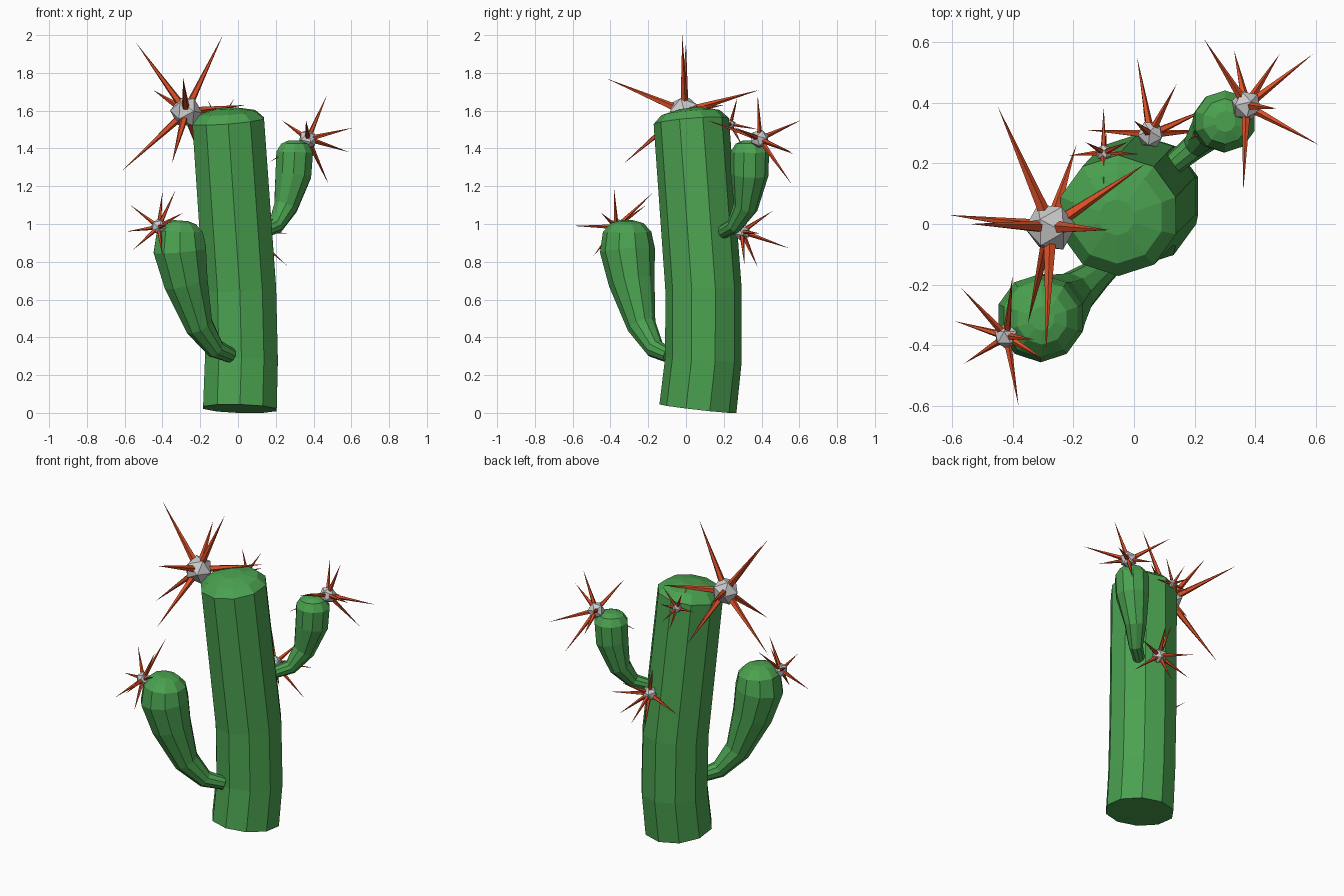
import bpy, bmesh
from mathutils import Vector, Matrix, Euler
from math import cos, sin, pi

Z = Vector((0, 0, 1))


def material(name, color):
    m = bpy.data.materials.new(name)
    m.diffuse_color = (*color, 1)
    return m


green = material("cactus_green", (0.07, 0.36, 0.08))
orange = material("spine_orange", (0.72, 0.08, 0.02))


def finish(name, bm, mat=None):
    bmesh.ops.recalc_face_normals(bm, faces=bm.faces)
    mesh = bpy.data.meshes.new(name)
    bm.to_mesh(mesh)
    bm.free()
    if mat:
        mesh.materials.append(mat)
    ob = bpy.data.objects.new(name, mesh)
    bpy.context.collection.objects.link(ob)
    return ob


def stem(name, path, sides=10):
    """Faceted tube through (x, y, z, radius) rings, closed at both ends."""
    bm = bmesh.new()
    pts = [Vector(p[:3]) for p in path]
    rings = []
    for i, p in enumerate(pts):
        a = pts[i] - pts[i - 1] if i else pts[1] - pts[0]
        b = pts[i + 1] - pts[i] if i < len(pts) - 1 else a
        q = Z.rotation_difference(a.normalized() + b.normalized())
        r = path[i][3]
        rings.append([bm.verts.new(p + q @ Vector((r * cos(t), r * sin(t), 0)))
                      for t in (2 * pi * (k + 0.5) / sides for k in range(sides))])
    for lo, hi in zip(rings, rings[1:]):
        for k in range(sides):
            n = (k + 1) % sides
            bm.faces.new((lo[k], lo[n], hi[n], hi[k]))
    bm.faces.new(rings[0])
    bm.faces.new(rings[-1])
    return finish(name, bm, green)


def spine_cluster(name, center, radius, tips, turn):
    """Grey faceted core with thin cones reaching to the given tips."""
    c = Vector(center)
    bm = bmesh.new()
    rot = Euler((turn, turn * 1.7, turn * 0.6)).to_matrix().to_4x4()
    bmesh.ops.create_icosphere(bm, subdivisions=1, radius=radius,
                               matrix=Matrix.Translation(c) @ rot)
    finish(name + "_core", bm)
    bm = bmesh.new()
    for tip in tips:
        d = Vector(tip) - c
        start = c + d.normalized() * radius * 0.6
        length = d.length - radius * 0.6
        m = (Matrix.Translation(start + d.normalized() * length / 2)
             @ Z.rotation_difference(d).to_matrix().to_4x4())
        bmesh.ops.create_cone(bm, cap_ends=True, segments=5, radius1=0.004 + radius * 0.2,
                              radius2=0, depth=length, matrix=m)
    bmesh.ops.remove_doubles(bm, verts=bm.verts, dist=1e-5)
    finish(name + "_spines", bm, orange)


# Trunk and two arms
stem("trunk", [(0.01, 0.063, 0.022, 0.205), (0.018, 0.092, 0.28, 0.203),
               (0.01, 0.093, 0.65, 0.202), (-0.052, 0.028, 1.545, 0.2),
               (-0.056, 0.024, 1.59, 0.155), (-0.057, 0.022, 1.612, 0.06)])
stem("lower_arm", [(-0.04, -0.09, 0.305, 0.04), (-0.12, -0.165, 0.34, 0.052),
                   (-0.205, -0.235, 0.46, 0.077), (-0.275, -0.287, 0.69, 0.122),
                   (-0.308, -0.31, 0.86, 0.146), (-0.307, -0.312, 0.96, 0.128),
                   (-0.303, -0.312, 1.005, 0.085), (-0.302, -0.312, 1.018, 0.04)])
stem("upper_arm", [(0.12, 0.19, 0.955, 0.035), (0.2, 0.255, 0.99, 0.043),
                   (0.252, 0.315, 1.09, 0.066), (0.293, 0.336, 1.26, 0.1),
                   (0.3, 0.338, 1.38, 0.102), (0.3, 0.338, 1.425, 0.075),
                   (0.3, 0.338, 1.442, 0.035)])

# Spine clusters
spine_cluster("trunk_top", (-0.275, -0.01, 1.595), 0.085, [
    (-0.54, 0, 1.96), (-0.08, -0.02, 2.0), (-0.61, 0.03, 1.285), (-0.45, 0.39, 1.71),
    (-0.29, -0.42, 1.77), (-0.35, -0.33, 1.32), (-0.19, 0.26, 1.33), (0.04, 0.2, 1.63)], 0.3)
spine_cluster("upper_arm_top", (0.37, 0.39, 1.45), 0.052, [
    (0.47, 0.38, 1.68), (0.61, 0.26, 1.51), (0.59, 0.56, 1.38), (0.48, 0.56, 1.21),
    (0.23, 0.61, 1.55), (0.33, 0.57, 1.37), (0.36, 0.11, 1.55), (0.17, 0.27, 1.33)], 0.7)
spine_cluster("lower_arm_top", (-0.42, -0.37, 0.985), 0.043, [
    (-0.33, -0.38, 1.18), (-0.57, -0.21, 1.1), (-0.59, -0.32, 0.96), (-0.56, -0.46, 0.86),
    (-0.38, -0.6, 0.99), (-0.4, -0.49, 0.83), (-0.29, -0.45, 1.06), (-0.4, -0.17, 1.17)], 1.1)
spine_cluster("trunk_back", (0.055, 0.295, 0.96), 0.047, [
    (0.01, 0.55, 0.87), (0.14, 0.46, 1.07), (0.265, 0.39, 0.95), (0.26, 0.31, 0.78),
    (-0.16, 0.31, 0.88), (0, 0.34, 1.16), (0.03, 0.38, 0.77)], 0.5)
spine_cluster("trunk_upper_back", (-0.1, 0.235, 1.53), 0.028, [
    (-0.1, 0.385, 1.5), (-0.02, 0.27, 1.665), (-0.16, 0.27, 1.655), (-0.22, 0.225, 1.53),
    (-0.09, 0.3, 1.41), (0.02, 0.23, 1.52), (-0.1, 0.13, 1.62)], 0.9)
